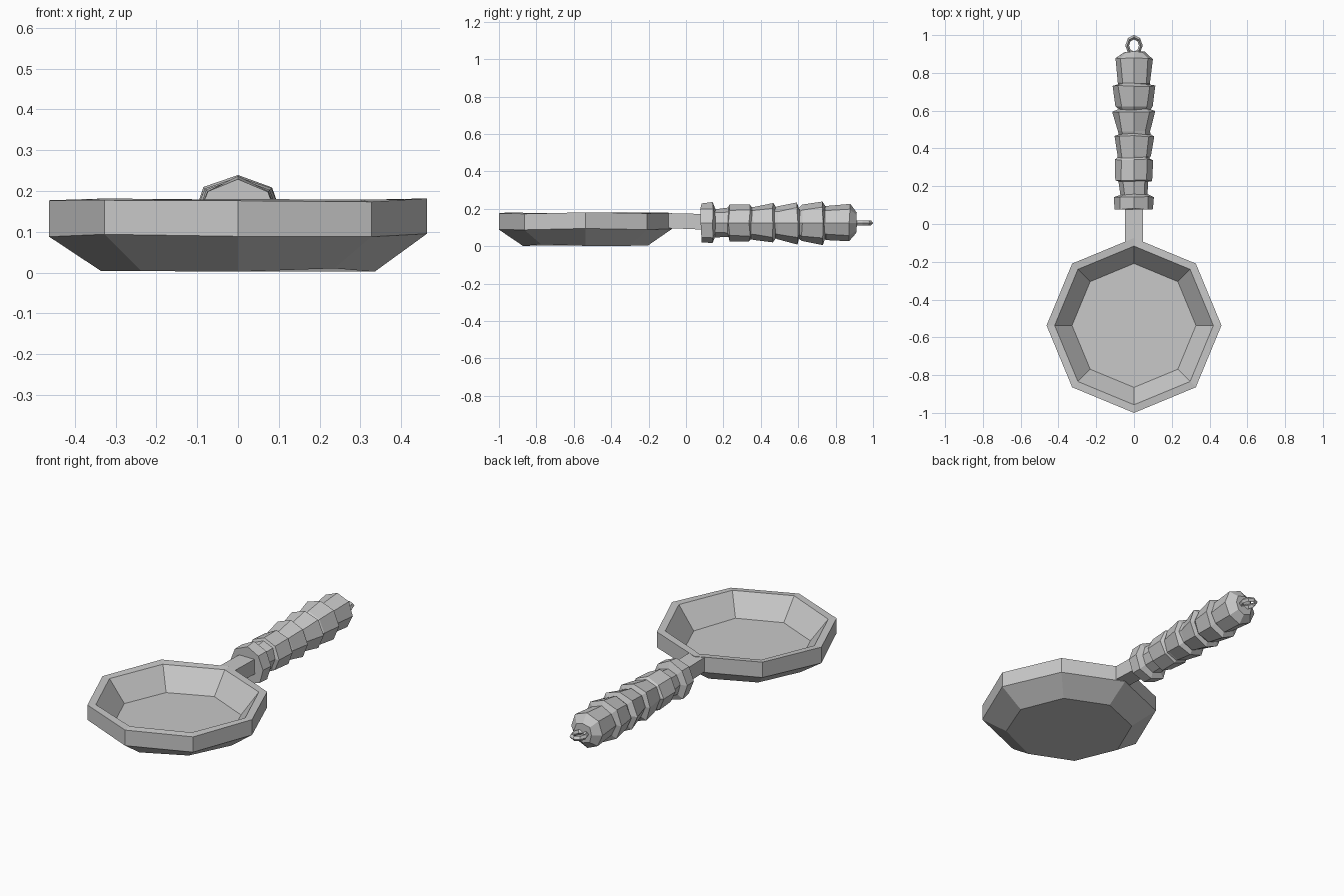
import bpy, bmesh, math, random
from mathutils import Matrix, Vector

random.seed(4)
old = bpy.data.objects.get("Cube")
if old:
    bpy.data.objects.remove(old)

# Single plain grey metal
metal = bpy.data.materials.new("grey metal")
metal.use_nodes = True
grey = (0.58, 0.58, 0.58, 1)
metal.diffuse_color = grey
metal.node_tree.nodes["Principled BSDF"].inputs["Base Color"].default_value = grey
SIDES = 8


def finish(name, bm):
    bmesh.ops.recalc_face_normals(bm, faces=bm.faces)
    mesh = bpy.data.meshes.new(name)
    bm.to_mesh(mesh)
    bm.free()
    mesh.materials.append(metal)
    obj = bpy.data.objects.new(name, mesh)
    bpy.context.collection.objects.link(obj)
    return obj


def turned(name, profile, matrix, wobble_r=0, wobble_h=0):
    """Eight-sided turned solid from (radius, height) pairs, slightly uneven, capped."""
    bm = bmesh.new()
    rings = []
    for radius, height in profile:
        ring = []
        for i in range(SIDES):
            a = math.tau * i / SIDES
            r = radius + random.uniform(-wobble_r, wobble_r)
            h = height + random.uniform(-wobble_h, wobble_h)
            ring.append(bm.verts.new(matrix @ Vector((r * math.cos(a), r * math.sin(a), h))))
        rings.append(ring)
    for low, high in zip(rings, rings[1:]):
        for i in range(SIDES):
            j = (i + 1) % SIDES
            bm.faces.new((low[i], low[j], high[j], high[i]))
    bm.faces.new(rings[0])
    bm.faces.new(rings[-1])
    return finish(name, bm)


# Pan: flat base, sloped wall, upright rim, sloped inside down to the floor
pan_profile = [(0.335, 0.006), (0.463, 0.092), (0.463, 0.178),
               (0.42, 0.178), (0.328, 0.06)]
turned("pan", pan_profile, Matrix.Translation((0, -0.537, 0)), 0, 0.005)

# Shank joining the pan and the grip
bm = bmesh.new()
bmesh.ops.create_cube(bm, size=1)
for v in bm.verts:
    back = v.co.y > 0
    top = v.co.z > 0
    v.co = Vector((v.co.x * 0.095, 0.12 if back else -0.1,
                   (0.172 if top else 0.088) if back else (0.177 if top else 0.097)))
finish("shank", bm)

# Grip: collar, neck, then a row of flared beads along +y
along_y = Matrix.Translation((0, 0, 0.125)) @ Matrix.Rotation(-math.pi / 2, 4, "X")
grip = [(0.105, 0.08), (0.11, 0.145), (0.075, 0.155), (0.078, 0.225)]
beads = [(0.23, 0.34, 0.096, 0.097), (0.36, 0.465, 0.09, 0.107),
         (0.49, 0.595, 0.087, 0.113), (0.62, 0.73, 0.096, 0.115)]
for start, end, r_start, r_end in beads:
    grip += [(r_start, start), (r_end, end), (0.084, end + 0.012)]
grip += [(0.088, 0.745), (0.1, 0.875), (0.055, 0.912)]
turned("grip", grip, along_y, 0.005, 0.004)

# Hanging loop at the end of the grip
bm = bmesh.new()
loop = []
for i in range(SIDES):
    a = math.tau * i / SIDES
    section = []
    for k in range(4):
        b = math.tau * k / 4
        r = 0.036 + 0.01 * math.cos(b)
        section.append(bm.verts.new((r * math.cos(a), 0.945 + 1.2 * r * math.sin(a),
                                     0.125 + 0.014 * math.sin(b))))
    loop.append(section)
for i in range(SIDES):
    s, t = loop[i], loop[(i + 1) % SIDES]
    for k in range(4):
        m = (k + 1) % 4
        bm.faces.new((s[k], t[k], t[m], s[m]))
finish("hanging_loop", bm)
